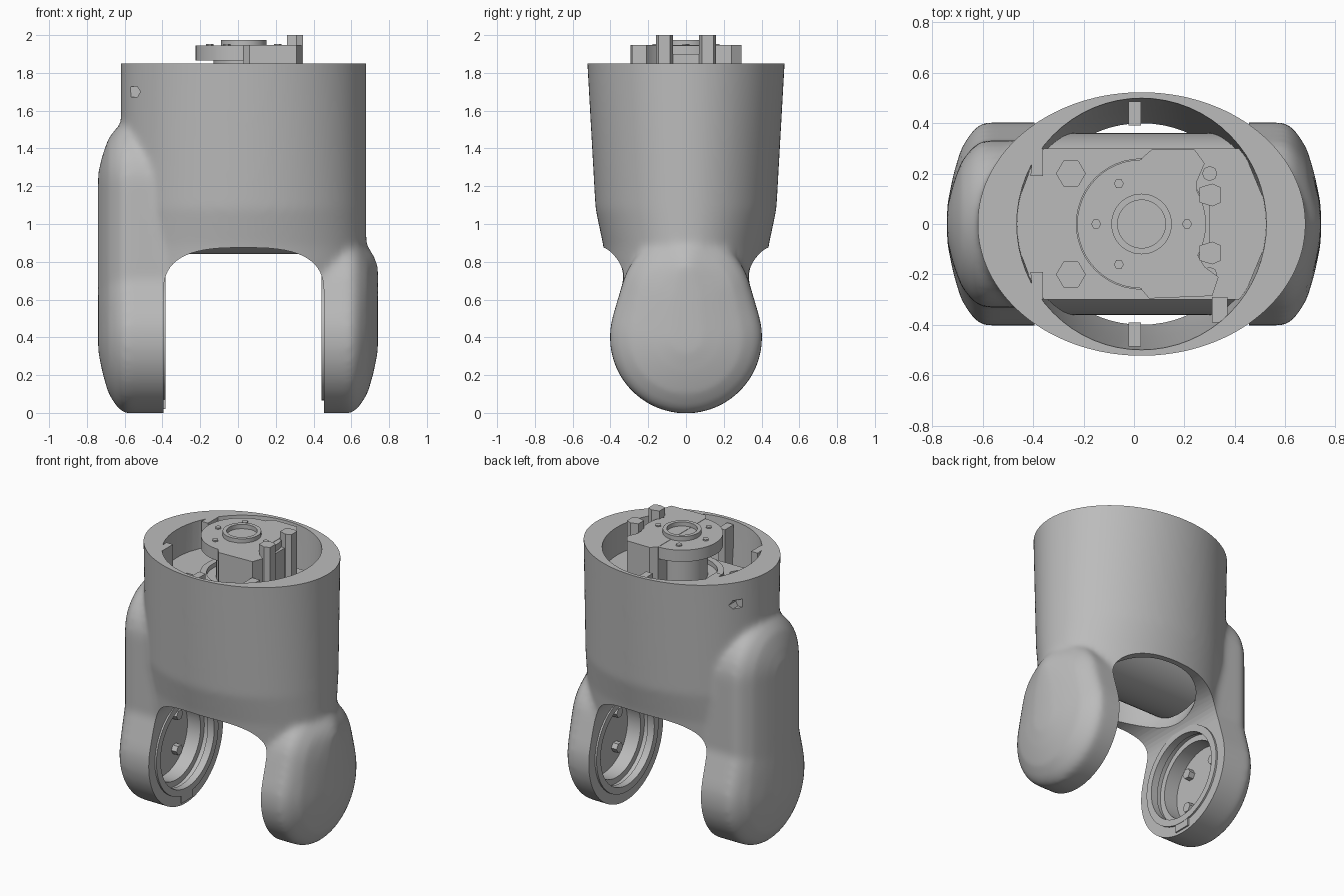
import bpy, bmesh, math
from mathutils import Vector

cube = bpy.data.objects.get("Cube")
if cube:
    bpy.data.objects.remove(cube)

grey = bpy.data.materials.new("plain_grey")
grey.use_nodes = True
COLOUR = (0.5, 0.5, 0.5, 1)
grey.diffuse_color = COLOUR
for node in grey.node_tree.nodes:
    if node.type == 'BSDF_PRINCIPLED':
        node.inputs["Base Color"].default_value = COLOUR

CX = 0.03   # axis of the sleeve
TAU = 2 * math.pi


def finish(name, bm):
    bmesh.ops.recalc_face_normals(bm, faces=bm.faces)
    mesh = bpy.data.meshes.new(name)
    bm.to_mesh(mesh)
    bm.free()
    mesh.materials.append(grey)
    obj = bpy.data.objects.new(name, mesh)
    bpy.context.collection.objects.link(obj)
    return obj


def ring(c, ra, rb, axis='z', n=48):
    out = []
    for i in range(n):
        a, b = ra * math.cos(TAU * i / n), rb * math.sin(TAU * i / n)
        offset = {'x': (0, a, b), 'y': (a, 0, b), 'z': (a, b, 0)}[axis]
        out.append(Vector(c) + Vector(offset))
    return out


def loft(name, rings, closed=False):
    bm = bmesh.new()
    rows = [[bm.verts.new(p) for p in r] for r in rings]
    pairs = list(zip(rows, rows[1:]))
    if closed:
        pairs.append((rows[-1], rows[0]))
    else:
        bm.faces.new(rows[0])
        bm.faces.new(rows[-1])
    for low, high in pairs:
        for i in range(len(low)):
            j = (i + 1) % len(low)
            bm.faces.new((low[i], low[j], high[j], high[i]))
    return finish(name, bm)


def cylinder(name, c, r, depth, axis='z', n=48):
    step = Vector([depth if k == axis else 0 for k in 'xyz'])
    return loft(name, [ring(c, r, r, axis, n), ring(Vector(c) + step, r, r, axis, n)])


def tube(name, c, r_out, r_in, depth, axis='z'):
    step = Vector([depth if k == axis else 0 for k in 'xyz'])
    far = Vector(c) + step
    return loft(name, [ring(c, r_out, r_out, axis), ring(far, r_out, r_out, axis),
                       ring(far, r_in, r_in, axis), ring(c, r_in, r_in, axis)], True)


def prism(name, outline, z0, z1):
    return loft(name, [[Vector((x, y, z)) for x, y in outline] for z in (z0, z1)])


def box(name, x0, x1, y0, y1, z0, z1):
    return prism(name, [(x0, y0), (x1, y0), (x1, y1), (x0, y1)], z0, z1)


def bake(obj):
    graph = bpy.context.evaluated_depsgraph_get()
    mesh = bpy.data.meshes.new_from_object(obj.evaluated_get(graph))
    obj.modifiers.clear()
    obj.data = mesh


def cut(obj, cutter):
    mod = obj.modifiers.new("cut", 'BOOLEAN')
    mod.operation, mod.solver, mod.object = 'DIFFERENCE', 'EXACT', cutter
    bake(obj)
    bpy.data.objects.remove(cutter)


def pod(name, side, inner, stations):
    """Crowned disc facing sideways, stretched over (height, scale) stations."""
    profile = [(inner, .403), (.6, .403), (.64, .37), (.685, .3), (.715, .2), (.738, .09), (.742, .02)]
    bm = bmesh.new()
    for z, scale in stations:
        for x, r in profile:
            for p in ring((side * x, 0, z), r * scale, r * scale, 'x'):
                bm.verts.new(p)
    bmesh.ops.convex_hull(bm, input=bm.verts)
    loose = [v for v in bm.verts if not v.link_faces]
    bmesh.ops.delete(bm, geom=loose, context='VERTS')
    return finish(name, bm)


# Outer shell: tapered oval sleeve blended with the side pods
sections = [(1.95, .65, .528), (1.08, .65, .479), (.88, .65, .437), (.72, .65, .42), (.42, .6, .33)]
shell = loft("fork_housing", [ring((CX, 0, z), a, b, n=96) for z, a, b in sections])
pods = [pod("right_pod", -1, .3, [(.4, 1), (.6, .86)]),
        pod("right_spine", -1, .3, [(.4, .82), (1.21, .82)]),
        pod("left_pod", 1, .36, [(.4, 1), (.6, .86), (.75, .45)])]
for part in pods:
    bm = bmesh.new()
    bm.from_mesh(shell.data)
    bm.from_mesh(part.data)
    bm.to_mesh(shell.data)
    bm.free()
    bpy.data.objects.remove(part)
remesh = shell.modifiers.new("blend", 'REMESH')
remesh.mode, remesh.voxel_size = 'VOXEL', .018
soften = shell.modifiers.new("soften", 'SMOOTH')
soften.factor, soften.iterations = .5, 14
bake(shell)

# Flat rim, arch between the arms, and tapered bore
cut(shell, box("trim", -1, 1, -1, 1, 1.85, 2.2))
arch = [(-.395, -.2)]
for i in range(33):
    t = math.pi * (1 - i / 32)
    c, s = math.cos(t), max(math.sin(t), 0)
    arch.append((CX + math.copysign(abs(c) ** .7, c) * .425, .62 + .255 * s ** .7))
arch.append((.455, -.2))
cut(shell, loft("arch", [[Vector((x, y, z)) for x, z in arch] for y in (-1, 1)]))
cut(shell, loft("bore", [ring((CX, 0, z), a, b, n=64) for z, a, b in
                         [(1.9, .495, .503), (1.3, .49, .45), (.88, .44, .4), (.7, .36, .37)]]))

# Bearing pockets in the inner faces of both arms
for name, side, face in (("right", -1, .395), ("left", 1, .455)):
    cut(shell, cylinder("pocket", (side * (face - .05), 0, .4), .30, side * .22, 'x'))
    tube(name + "_bearing_lip", (side * (face - .012), 0, .4), .335, .29, side * .05, 'x')
    tube(name + "_bearing_seat", (side * (face + .07), 0, .4), .305, .26, side * .1, 'x')
    for k in range(4):
        a = TAU * (k + .5) / 4
        cylinder(name + "_pocket_bolt", (side * (face + .13), .17 * math.cos(a), .4 + .17 * math.sin(a)),
                 .035, side * .06, 'x', 6)
box("right_key", -.41, -.385, -.06, .06, .02, .075)

# Set-screw holes near the rim
for y in (-.4, .2):
    cut(shell, cylinder("screw_hole", (-.55, y, 1.7), .033, .2, 'y', 6))

# Internal drive drum lying across the sleeve, and mounting plate
cylinder("drive_drum", (-.37, 0, 1.2), .36, .8, 'x', 64)
plate = prism("mounting_plate", [(-.38, -.3), (.43, -.3), (.53, -.06), (.53, .06),
                                 (.43, .3), (-.38, .3), (-.47, .06), (-.47, -.06)], 1.54, 1.66)
for side in (-1, 1):
    cut(plate, cylinder("large_hole", (-.25, side * .2, 1.6), .057, .2, n=6))
    cut(plate, cylinder("small_hole", (.3, side * .2, 1.6), .028, .2, n=8))
    box("rim_rib", -.022, .028, *sorted((side * .39, side * .485)), 1.5, 1.83)
    prism("rim_lug", [(-.41, side * .19), (-.36, side * .19), (-.36, side * .3),
                      (-.4, side * .3)], 1.64, 1.85)
box("front_lug", .31, .37, -.39, -.29, 1.64, 1.84)

# Raised hub: flange, pedestal, connector block and posts
tube("hub_base_ring", (CX, 0, 1.65), .26, .22, .04)
cylinder("hub_pedestal", (CX, 0, 1.65), .16, .24)
cylinder("hub_flange", (CX, 0, 1.865), .255, .08)
tube("hub_collar", (CX, 0, 1.94), .12, .095, .035)
prism("connector_block", [(.03, -.26), (.06, -.295), (.31, -.285), (.335, -.21), (.28, -.17),
                          (.25, -.12), (.25, .17), (.28, .24), (.24, .295), (.07, .295),
                          (.03, .26)], 1.66, 1.947)
box("post_bridge", .24, .3, -.09, .09, 1.66, 1.9)
for side in (-1, 1):
    y = side * .115
    prism("connector_post", [(.26, y - .03), (.31, y - .045), (.345, y - .03),
                             (.345, y + .03), (.31, y + .045), (.26, y + .03)], 1.66, 2.0)
for x, y in ((-.15, 0), (.21, 0), (-.06, .16), (-.06, -.16)):
    cylinder("flange_screw", (x, y, 1.94), .02, .014, n=6)

# Smooth curved surfaces, keep hard edges
bpy.ops.object.select_all(action='DESELECT')
for obj in bpy.context.collection.objects:
    if obj.type == 'MESH' and grey.name in obj.data.materials:
        obj.select_set(True)
        bpy.context.view_layer.objects.active = obj
bpy.ops.object.shade_smooth_by_angle(angle=math.radians(30))
